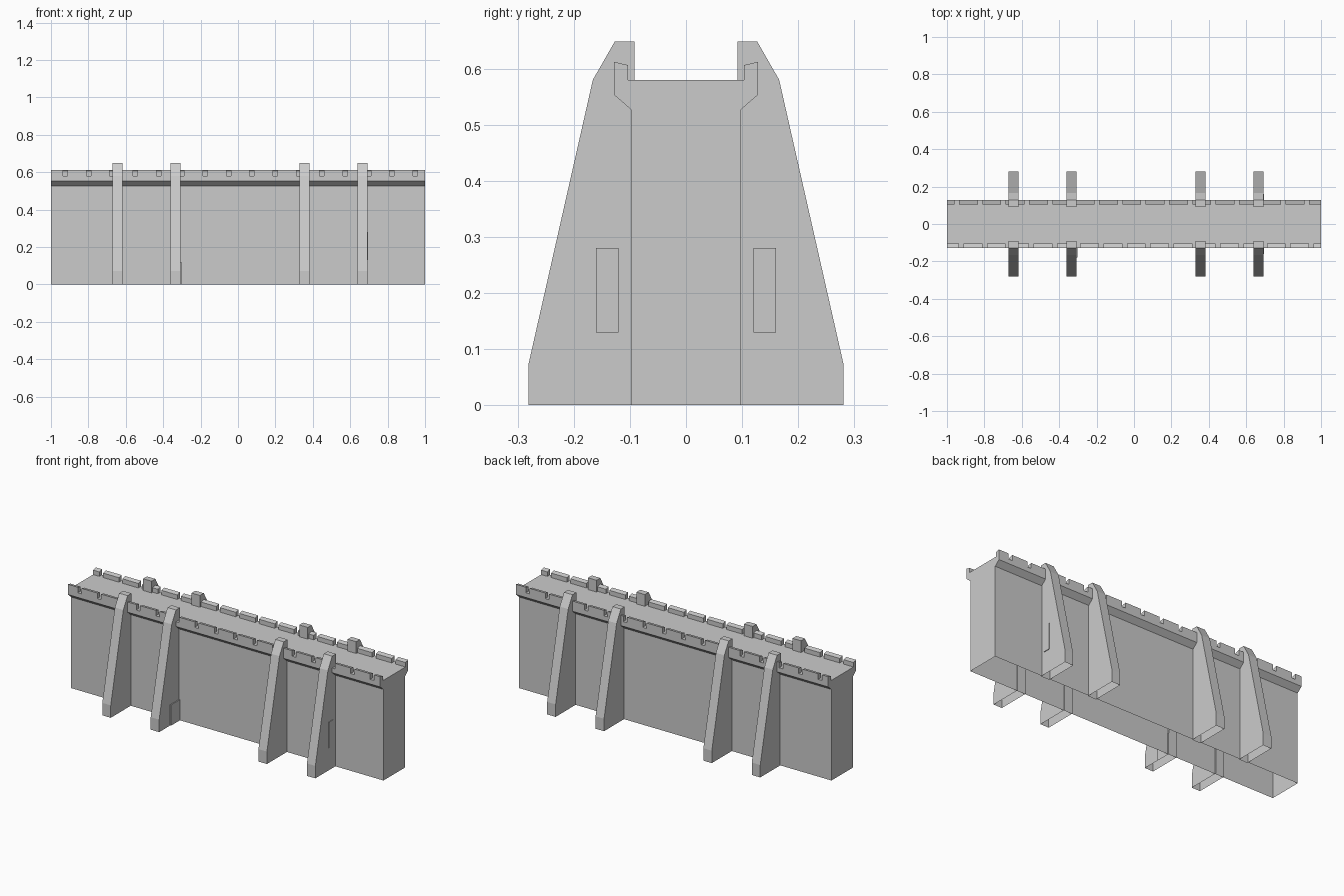
import bpy, bmesh

if "Cube" in bpy.data.objects:
    bpy.data.objects.remove(bpy.data.objects["Cube"])


def extrude_x(name, profile, spans):
    """Extrude a (y, z) profile along every x span; faces on the ground stay open."""
    bm = bmesh.new()
    for x0, x1 in spans:
        a = [bm.verts.new((x0, y, z)) for y, z in profile]
        b = [bm.verts.new((x1, y, z)) for y, z in profile]
        bm.faces.new(a)
        bm.faces.new(b)
        n = len(profile)
        for i in range(n):
            j = (i + 1) % n
            if profile[i][1] == 0 and profile[j][1] == 0:
                continue
            bm.faces.new((a[i], a[j], b[j], b[i]))
    bmesh.ops.recalc_face_normals(bm, faces=bm.faces)
    mesh = bpy.data.meshes.new(name)
    bm.to_mesh(mesh)
    bm.free()
    obj = bpy.data.objects.new(name, mesh)
    bpy.context.collection.objects.link(obj)
    return obj


def flip(profile):
    return [(-y, z) for y, z in profile]


# Wall body with flared cornice and walkway, hollow underneath
half = [(0.098, 0), (0.098, 0.527), (0.128, 0.553), (0.128, 0.58)]
extrude_x("wall_body", half + flip(half)[::-1], [(-1, 1)])

# Battlements: blocks separated by narrow gaps, back row turned half round
merlon = [(0.128, 0.58), (0.128, 0.612), (0.103, 0.606), (0.103, 0.58)]
gaps = [-0.924 + 0.1248 * i for i in range(16)]
starts = [-1] + [g + 0.012 for g in gaps]
ends = [g - 0.012 for g in gaps] + [1]
spans = list(zip(starts, ends))
extrude_x("front_battlements", flip(merlon), spans)
extrude_x("back_battlements", merlon, [(-b, -a) for a, b in spans])

# Tapered buttresses on both sides
buttress = [(0.092, 0), (0.281, 0), (0.281, 0.072), (0.166, 0.58),
            (0.127, 0.648), (0.092, 0.648)]
columns = [(x - 0.027, x + 0.027) for x in (-0.645, -0.335, 0.355, 0.665)]
extrude_x("front_buttresses", flip(buttress), columns)
extrude_x("back_buttresses", buttress, columns)

# Thin door and slot panels on the buttress sides
door = [(-0.18, 0), (-0.09, 0), (-0.09, 0.12), (-0.18, 0.12)]
extrude_x("side_door", door, [(-0.309, -0.303)])
slot = [(0.12, 0.13), (0.16, 0.13), (0.16, 0.28), (0.12, 0.28)]
extrude_x("front_slot", flip(slot), [(0.69, 0.696)])
extrude_x("back_slot", slot, [(0.69, 0.696)])
